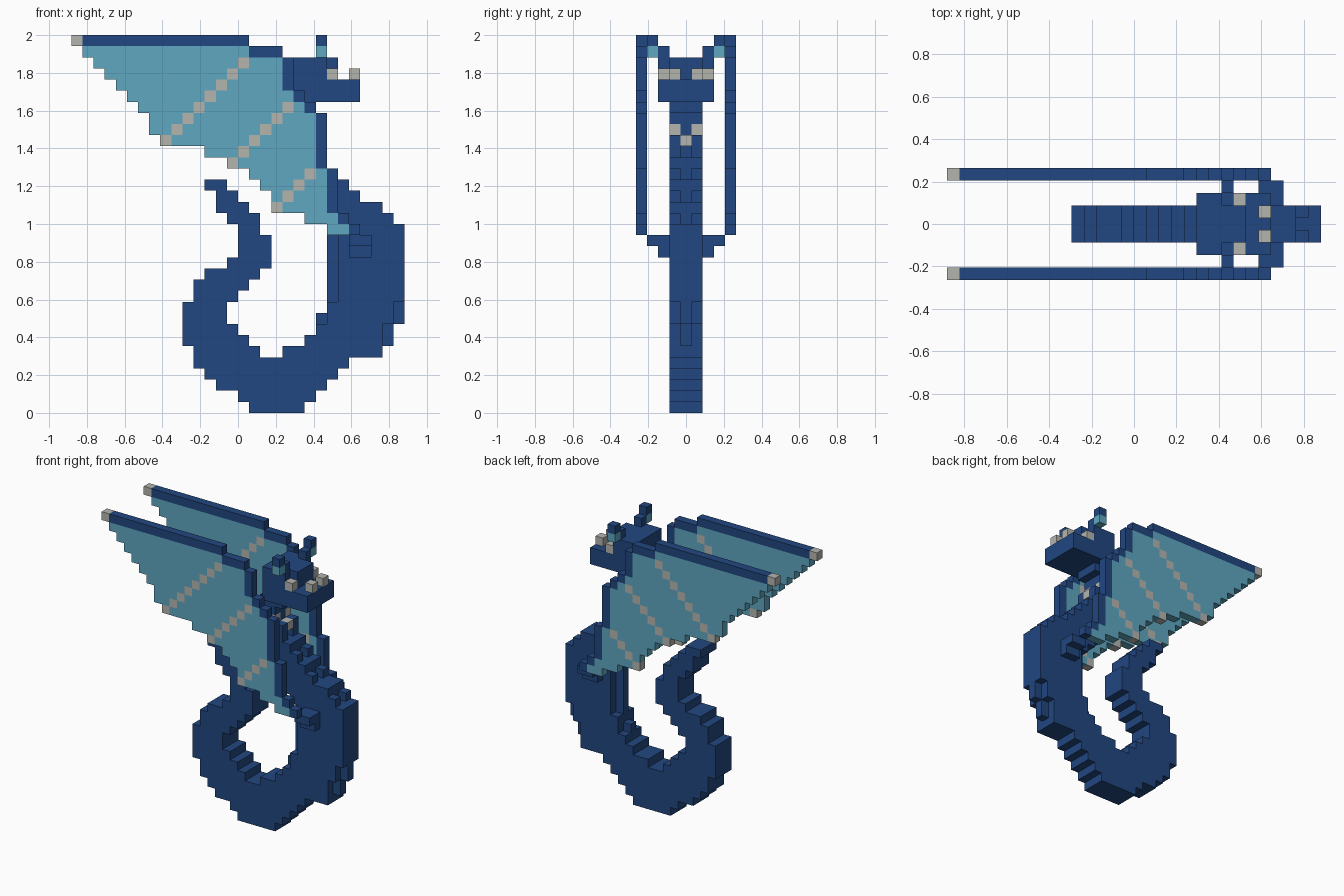
import bpy
import bmesh
from mathutils import Vector

old = bpy.data.objects.get("Cube")
if old:
    bpy.data.objects.remove(old, do_unlink=True)

UNIT = 2 / 34  # edge of one block
BLUE, TEAL, GREY = range(3)


def make_material(name, colour):
    mat = bpy.data.materials.new(name)
    mat.use_nodes = True
    mat.diffuse_color = colour
    mat.node_tree.nodes["Principled BSDF"].inputs["Base Color"].default_value = colour
    return mat


MATERIALS = [
    make_material("deep blue", (0.016, 0.063, 0.22, 1)),
    make_material("membrane teal", (0.115, 0.388, 0.53, 1)),
    make_material("bone grey", (0.46, 0.46, 0.43, 1)),
]


def fill(cells, columns, depths, rows, colour=BLUE):
    """Fill a box of blocks; every range excludes its end."""
    for i in range(*columns):
        for j in range(*depths):
            for k in range(*rows):
                cells[i, j, k] = colour


def build(name, cells):
    """Turn a set of coloured blocks into a mesh of its outer faces."""
    bm = bmesh.new()
    corners = {}

    def corner(point):
        key = tuple(round(c * 2) for c in point)
        if key not in corners:
            x, y, z = point
            corners[key] = bm.verts.new(((x - 15) * UNIT, y * UNIT, z * UNIT))
        return corners[key]

    for cell, colour in cells.items():
        centre = Vector(cell) + Vector((0.5, 0, 0.5))
        for axis in range(3):
            for sign in (-1, 1):
                n = Vector((0, 0, 0))
                n[axis] = sign
                beside = tuple(int(c) for c in Vector(cell) + n)
                if beside in cells:
                    continue
                u = Vector((0, 0, 0))
                u[(axis + 1) % 3] = 0.5
                v = n.cross(u)
                middle = centre + n / 2
                ring = [middle - u - v, middle + u - v, middle + u + v, middle - u + v]
                face = bm.faces.new([corner(p) for p in ring])
                face.material_index = colour
    mesh = bpy.data.meshes.new(name)
    bm.to_mesh(mesh)
    bm.free()
    for mat in MATERIALS:
        mesh.materials.append(mat)
    obj = bpy.data.objects.new(name, mesh)
    bpy.context.collection.objects.link(obj)
    return obj


FULL = (-1, 2)  # three blocks deep
RIDGE = (0, 1)  # centre block only

# Curled tail: (start, end) column of each row, from the ground up
tail_rows = [
    (16, 21), (15, 22), (13, 23), (12, 24), (11, 25), (11, 17), (10, 16),
    (10, 15), (10, 14), (10, 14), (11, 15), (11, 16), (12, 17), (14, 18),
    (15, 18), (15, 18), (15, 17), (14, 17), (13, 16), (13, 15), (12, 14),
]
tail = {}
for k, span in enumerate(tail_rows):
    fill(tail, span, FULL, (k, k + 1))
build("curled_tail", tail)

# Belly with a narrow ridge inside and outside
belly = {}
fill(belly, (19, 28), FULL, (5, 6))
fill(belly, (21, 28), FULL, (6, 7))
fill(belly, (22, 28), FULL, (7, 8))
fill(belly, (23, 29), FULL, (8, 10))
fill(belly, (24, 30), FULL, (10, 16))
fill(belly, (22, 23), RIDGE, (8, 9))
fill(belly, (23, 24), RIDGE, (9, 16))
fill(belly, (28, 29), RIDGE, (6, 8))
fill(belly, (29, 30), RIDGE, (8, 10))
build("belly", belly)

# Neck, stepping back towards the head
neck_rows = [
    (23, 30), (22, 29), (21, 28), (21, 26), (20, 25), (19, 24),
    (19, 23), (18, 22), (18, 22), (18, 21), (18, 21), (19, 22),
]
neck = {}
for k, (start, end) in enumerate(neck_rows, 16):
    fill(neck, (start, end), FULL, (k, k + 1))
    if k % 2 and k < 24:
        neck.pop((end - 1, 0, k))
# Pale throat marks
neck[21, 0, 24] = neck[20, -1, 25] = neck[20, 1, 25] = GREY
build("neck", neck)

# Head and snout
head = {}
fill(head, (20, 24), (-2, 3), (28, 31))
fill(head, (20, 24), FULL, (31, 32))
fill(head, (20, 23), (-2, 3), (31, 32))
fill(head, (24, 26), FULL, (28, 30))
fill(head, (24, 26), (-2, 3), (28, 30))
for side in (-1, 1):
    head[23, 2 * side, 30] = GREY  # eye
    head[25, side, 30] = GREY  # nostril
build("head", head)

# Wing: membrane start, leading edge column, from the bottom row up
wing_rows = [
    (23, 25), (21, 24), (18, 23), (18, 23), (17, 23), (16, 23), (14, 22),
    (12, 22), (8, 22), (7, 22), (7, 22), (6, 21), (5, 20), (4, 19),
    (3, 19), (2, 19), (1, 16),
]

for label, side in (("front", -1), ("back", 1)):
    j = 4 * side
    slab = (j, j + 1)
    wing = {}
    for k, (start, edge) in enumerate(wing_rows, 16):
        fill(wing, (start, edge), slab, (k, k + 1), TEAL)
        wing[edge, j, k] = BLUE
    fill(wing, (16, 19), slab, (32, 33))
    fill(wing, (1, 16), slab, (33, 34))
    wing[0, j, 33] = GREY  # wing tip
    # Diagonal finger bones: first column, first row, length
    for i, k, length in ((8, 24, 8), (14, 22, 6), (18, 18, 4)):
        for step in range(length):
            wing[i + step, j, k + step] = GREY
    build(label + "_wing", wing)

    # Shoulder joining the wing to the body
    shoulder = {}
    for depth, k in ((2, 14), (2, 15), (3, 15)):
        fill(shoulder, (25, 27), (depth * side, depth * side + 1), (k, k + 1))
    build(label + "_shoulder", shoulder)

    # Ear with a teal inside
    ear = {
        (22, 2 * side, 32): BLUE,
        (22, 3 * side, 32): TEAL,
        (22, 3 * side, 33): BLUE,
    }
    build(label + "_ear", ear)
